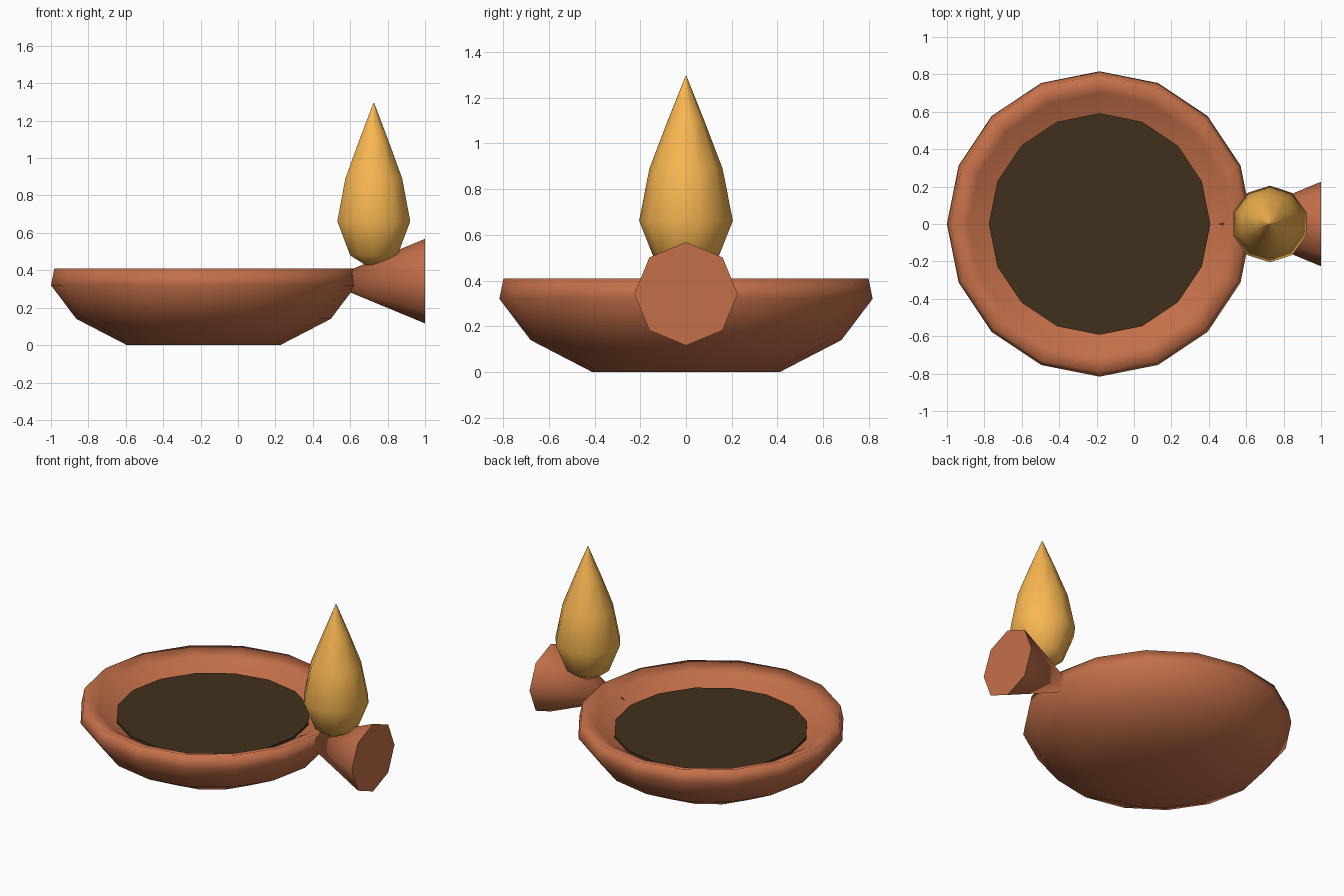
import bpy, bmesh, math
from mathutils import Matrix

if "Cube" in bpy.data.objects:
    bpy.data.objects.remove(bpy.data.objects["Cube"])


def material(name, rgb):
    m = bpy.data.materials.new(name)
    m.diffuse_color = (*rgb, 1)
    m.use_nodes = True
    m.node_tree.nodes["Principled BSDF"].inputs["Base Color"].default_value = m.diffuse_color
    return m


def lathe(name, profile, sides, mat, place, turn=0.0, sharp=None):
    """Revolve (radius, height) points about z; radius 0 makes a pole."""
    bm = bmesh.new()
    rings = []
    for r, h in profile:
        if r == 0:
            rings.append([bm.verts.new((0, 0, h))] * sides)
        else:
            rings.append([bm.verts.new((r * math.cos(turn + 2 * math.pi * i / sides),
                                        r * math.sin(turn + 2 * math.pi * i / sides), h))
                          for i in range(sides)])
    for a, b in zip(rings, rings[1:]):
        for i in range(sides):
            j = (i + 1) % sides
            bm.faces.new(list(dict.fromkeys((a[i], a[j], b[j], b[i]))))
    # flat caps where the profile does not end on the axis
    for ring in (rings[0], rings[-1]):
        if ring[0] is not ring[1]:
            bm.faces.new(ring)
    bmesh.ops.recalc_face_normals(bm, faces=bm.faces)
    bm.transform(place)
    for f in bm.faces:
        f.smooth = True
    if sharp:
        for e in bm.edges:
            if e.calc_face_angle(0) > math.radians(sharp):
                e.smooth = False
    mesh = bpy.data.meshes.new(name)
    bm.to_mesh(mesh)
    bm.free()
    mesh.materials.append(mat)
    obj = bpy.data.objects.new(name, mesh)
    bpy.context.collection.objects.link(obj)
    return obj


clay = material("clay", (0.556, 0.162, 0.067))
oil = material("oil", (0.053, 0.030, 0.0125))
fire = material("fire", (0.95, 0.476, 0.084))

bowl_place = Matrix.Translation((-0.184, 0, 0))

# Shallow clay bowl with a dished inside
lathe("bowl", [(0, 0), (0.41, 0), (0.68, 0.14), (0.816, 0.32), (0.798, 0.41),
               (0.70, 0.375), (0.57, 0.29), (0, 0.23)], 16, clay, bowl_place)

# Oil surface
lathe("oil_pool", [(0.592, 0.30), (0.592, 0.32)], 16, oil, bowl_place, sharp=40)

# Flared spout: cone with its point in the bowl wall
lathe("spout", [(0, 0), (0.226, 0.545)], 8, clay,
      Matrix.Translation((0.455, 0, 0.342)) @ Matrix.Rotation(math.pi / 2, 4, 'Y'), sharp=55)

# Flame, with a tiny blunt tip so the shading stays crisp
lathe("flame", [(0, 0.40), (0.133, 0.48), (0.205, 0.662), (0.16, 0.89),
                (0.08, 1.10), (0.002, 1.295)], 10, fire,
      Matrix.Translation((0.726, 0, 0)), turn=math.pi / 2, sharp=55)
